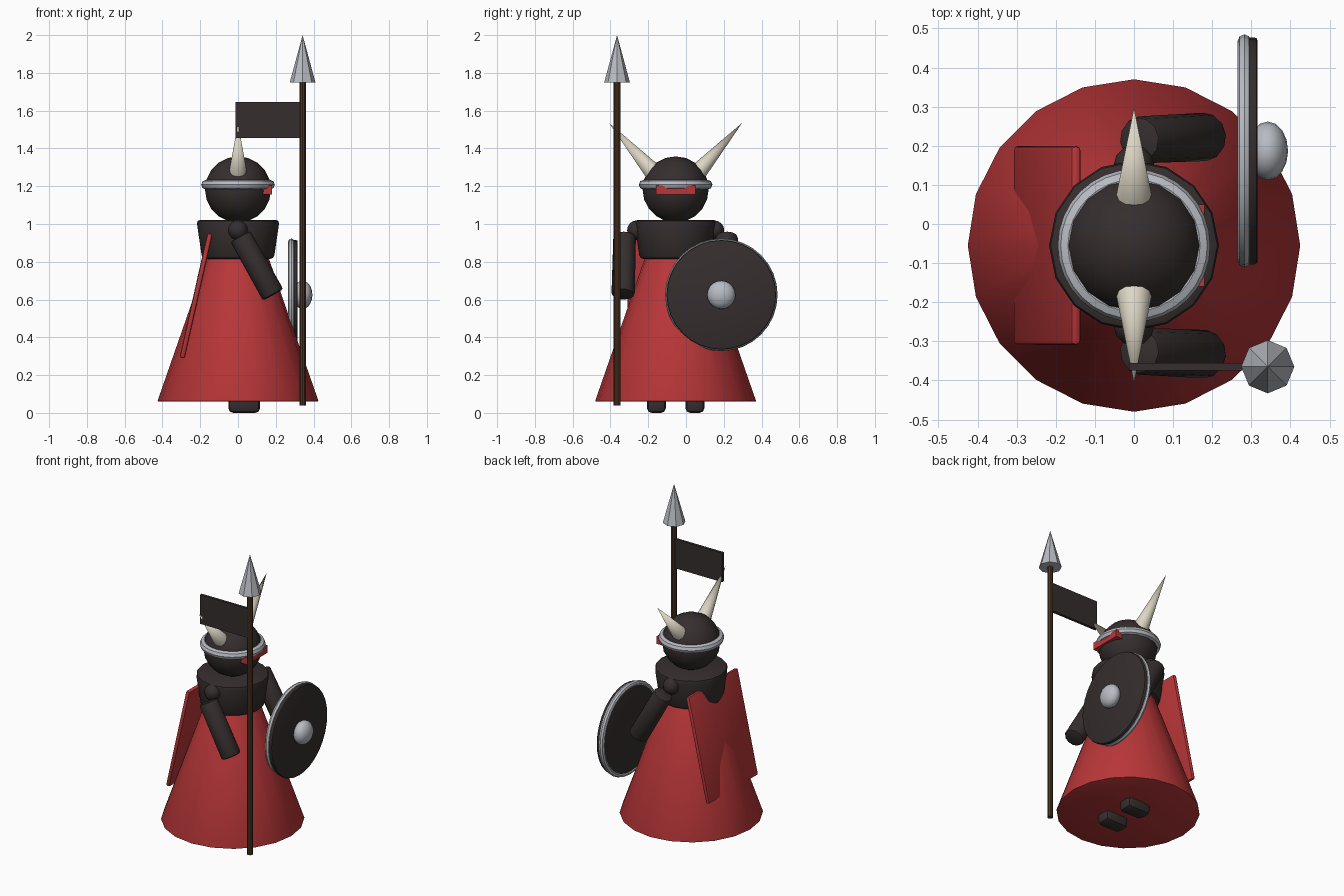
import bpy
import math
from mathutils import Vector

if "Cube" in bpy.data.objects:
    bpy.data.objects.remove(bpy.data.objects["Cube"], do_unlink=True)

MID = -0.055  # y of the body axis


def material(name, rgb):
    m = bpy.data.materials.new(name)
    m.use_nodes = True
    color = (*rgb, 1)
    m.diffuse_color = color
    m.node_tree.nodes["Principled BSDF"].inputs["Base Color"].default_value = color
    return m


RED = material("red cloth", (0.48, 0.037, 0.04))
DARK = material("dark iron", (0.036, 0.027, 0.027))
STEEL = material("steel", (0.48, 0.5, 0.54))
HORN = material("horn ivory", (0.72, 0.67, 0.55))
WOOD = material("brown wood", (0.075, 0.036, 0.015))


def finish(name, mat, bevel=0, segments=2, smooth=True):
    """Name, colour, bevel and shade the object just added."""
    ob = bpy.context.object
    ob.name = name
    ob.data.materials.append(mat)
    bpy.ops.object.transform_apply(location=False, rotation=False, scale=True)
    if bevel:
        mod = ob.modifiers.new("bevel", "BEVEL")
        mod.width = bevel
        mod.segments = segments
        mod.limit_method = 'ANGLE'
        mod.angle_limit = math.radians(40)
        bpy.ops.object.modifier_apply(modifier=mod.name)
    if smooth:
        bpy.ops.object.shade_smooth_by_angle(angle=math.radians(35))
    return ob


def tube(name, mat, start, end, r1, r2, sides, **kw):
    """Straight round or tapered part between two points."""
    a, b = Vector(start), Vector(end)
    turn = Vector((0, 0, 1)).rotation_difference(b - a)
    bpy.ops.mesh.primitive_cone_add(vertices=sides, radius1=r1, radius2=r2,
                                    depth=(b - a).length, location=(a + b) / 2,
                                    rotation=turn.to_euler())
    return finish(name, mat, **kw)


def ball(name, mat, loc, size, segments=16, rings=10):
    bpy.ops.mesh.primitive_uv_sphere_add(segments=segments, ring_count=rings,
                                         radius=1, location=loc)
    bpy.context.object.scale = size
    return finish(name, mat)


def box(name, mat, loc, size, tilt=0, **kw):
    bpy.ops.mesh.primitive_cube_add(size=1, location=loc, rotation=(0, tilt, 0))
    bpy.context.object.scale = size
    return finish(name, mat, **kw)


def ring(name, mat, loc, major, minor, tilt=0):
    bpy.ops.mesh.primitive_torus_add(major_radius=major, minor_radius=minor,
                                     major_segments=32, minor_segments=8,
                                     location=loc, rotation=(0, tilt, 0))
    return finish(name, mat)


# Body
tube("robe", RED, (0, MID, 0.06), (0, MID, 0.85), 0.427, 0.152, 20, bevel=0.006)
tube("chest", DARK, (0, MID, 0.815), (0, MID, 1.022), 0.19, 0.22, 16, bevel=0.02)

# Cape, a flat sloping panel that sinks into the robe
top, bottom = Vector((-0.148, 0, 0.95)), Vector((-0.296, 0, 0.29))
slope = top - bottom
box("cape", RED, (top + bottom) / 2 + Vector((0, MID, 0)),
    (0.028, 0.51, slope.length), tilt=math.atan2(slope.x, slope.z), bevel=0.012)

# Helmeted head
ball("head", DARK, (0, MID, 1.183), (0.175,) * 3)
ring("helmet_band", STEEL, (0, MID, 1.208), 0.169, 0.026)
box("visor", RED, (0.155, MID, 1.18), (0.05, 0.21, 0.048), smooth=False)

# Paired parts: feet, arms and horns
for side, s in (("left", 1), ("right", -1)):
    box(side + "_foot", DARK, (0.033, MID + s * 0.102, 0.05), (0.168, 0.1, 0.1), bevel=0.025)
    ball(side + "_shoulder", DARK, (0, MID + s * 0.205, 0.967), (0.052,) * 3, 12, 8)
    tube(side + "_arm", DARK, (0.012, MID + s * 0.27, 0.935), (0.186, MID + s * 0.278, 0.625),
         0.06, 0.062, 12, bevel=0.012)
    tube(side + "_horn", HORN, (0, MID + s * 0.105, 1.26), (0, MID + s * 0.352, 1.535),
         0.05, 0.0, 12)

# Spear with banner
SX, SY = 0.342, -0.365
tube("spear_shaft", WOOD, (SX, SY, 0.04), (SX, SY, 1.76), 0.018, 0.018, 10)
tube("spear_head", STEEL, (SX, SY, 1.75), (SX, SY, 2.0), 0.068, 0.0, 8, smooth=False)
box("banner", DARK, (0.16, SY, 1.55), (0.345, 0.018, 0.19), smooth=False)

# Round shield facing +x
HY, HZ = 0.187, 0.625
tube("shield", DARK, (0.268, HY, HZ), (0.316, HY, HZ), 0.29, 0.29, 32, bevel=0.008)
ring("shield_rim", STEEL, (0.282, HY, HZ), 0.281, 0.017, math.pi / 2)
ball("shield_boss", STEEL, (0.342, HY, HZ), (0.052, 0.075, 0.075))
